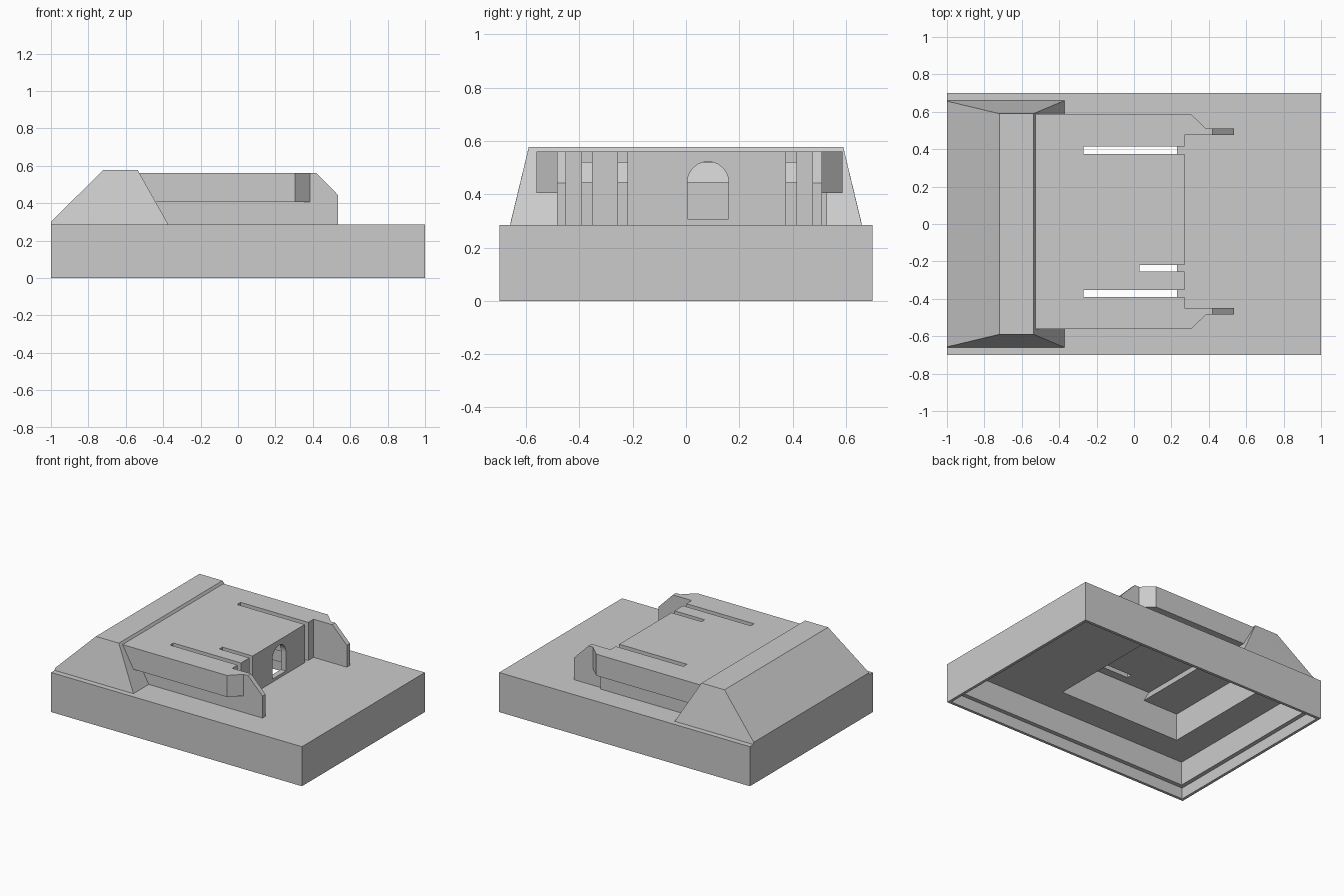
import bpy
import bmesh
import math
from mathutils import Vector

if "Cube" in bpy.data.objects:
    bpy.data.objects.remove(bpy.data.objects["Cube"], do_unlink=True)

grey = bpy.data.materials.new("plain grey")
grey.use_nodes = True
colour = (0.6, 0.6, 0.6, 1)
grey.diffuse_color = colour
grey.node_tree.nodes["Principled BSDF"].inputs["Base Color"].default_value = colour


def finish(name, bm):
    bmesh.ops.recalc_face_normals(bm, faces=bm.faces)
    mesh = bpy.data.meshes.new(name)
    bm.to_mesh(mesh)
    bm.free()
    mesh.materials.append(grey)
    obj = bpy.data.objects.new(name, mesh)
    bpy.context.collection.objects.link(obj)
    return obj


def prism(name, outline, axis, lo, hi):
    """Extrude a flat outline along the axis from lo to hi."""
    place = {"x": lambda a, b, c: (c, a, b),
             "y": lambda a, b, c: (a, c, b),
             "z": lambda a, b, c: (a, b, c)}[axis]
    bm = bmesh.new()
    face = bm.faces.new([bm.verts.new(place(a, b, lo)) for a, b in outline])
    grown = bmesh.ops.extrude_face_region(bm, geom=[face])["geom"]
    verts = [v for v in grown if isinstance(v, bmesh.types.BMVert)]
    bmesh.ops.translate(bm, verts=verts, vec=Vector(place(0, 0, hi - lo)))
    return finish(name, bm)


def box(name, x, y, z):
    outline = [(x[0], y[0]), (x[1], y[0]), (x[1], y[1]), (x[0], y[1])]
    return prism(name, outline, "z", *z)


def cut(target, *cutters):
    for cutter in cutters:
        mod = target.modifiers.new(cutter.name, "BOOLEAN")
        mod.operation = "DIFFERENCE"
        mod.solver = "EXACT"
        mod.object = cutter
        cutter.hide_render = True
        cutter.hide_viewport = True
        cutter.display_type = "WIRE"
    # Bake the cuts, then drop the helpers
    for cutter in cutters:
        cutter.hide_viewport = False
    bpy.context.view_layer.update()
    deps = bpy.context.evaluated_depsgraph_get()
    mesh = bpy.data.meshes.new_from_object(target.evaluated_get(deps))
    target.modifiers.clear()
    target.data = mesh
    for cutter in cutters:
        bpy.data.objects.remove(cutter, do_unlink=True)


def chamber():
    return box("chamber_cutter", (-0.74, 0.23), (-0.45, 0.49), (-0.1, 0.445))


# Hollow base with a stepped rim and an opening into the housing
base = box("base", (-1, 1), (-0.7, 0.7), (0, 0.285))
cut(base,
    box("rim_cutter", (-0.98, 0.98), (-0.68, 0.68), (-0.1, 0.08)),
    box("hollow_cutter", (-0.95, 0.95), (-0.65, 0.65), (-0.1, 0.25)),
    chamber())

# Wedge with sloping sides and a flat crest
bm = bmesh.new()
for side in (-1, 1):
    for x, y, z in ((-1, 0.66, 0.285), (-1, 0.657, 0.3), (-0.372, 0.66, 0.285),
                    (-0.72, 0.59, 0.578), (-0.537, 0.59, 0.578)):
        bm.verts.new((x, side * y, z))
bmesh.ops.convex_hull(bm, input=bm.verts)
wedge = finish("wedge", bm)
cut(wedge, chamber())

# Hollow housing with roof slots and an arched doorway
housing = box("housing", (-0.54, 0.27), (-0.485, 0.53), (0.285, 0.56))
arch = [(0.005, 0.307), (0.16, 0.307)]
for i in range(13):
    a = math.pi * i / 12
    arch.append((0.0825 + 0.0775 * math.cos(a), 0.445 + 0.0775 * math.sin(a)))
slots = [box("slot_cutter", (start, 0.4), (low, high), (0.2, 0.7))
         for start, low, high in ((-0.27, 0.375, 0.415), (-0.27, -0.39, -0.352),
                                  (0.03, -0.255, -0.22))]
cut(housing,
    box("room_cutter", (-0.7, 0.23), (-0.45, 0.49), (0.2, 0.52)),
    prism("door_cutter", arch, "x", 0.1, 0.4), *slots)

# Side ledges with bevelled ends, and the projecting arms
for name, side, shift in (("left", 1, 0.025), ("right", -1, 0)):
    ledge = [(-0.54, 0.47), (-0.54, 0.562), (0.305, 0.562), (0.385, 0.485), (0.385, 0.47)]
    prism(name + "_ledge", [(x, side * (y + shift)) for x, y in ledge], "z", 0.405, 0.56)
    arm = [(0.24, 0.285), (0.535, 0.285), (0.535, 0.443), (0.42, 0.56), (0.24, 0.56)]
    ends = sorted((side * (0.45 + shift), side * (0.485 + shift)))
    prism(name + "_arm", arm, "y", *ends)

# Lower end of the thicker left wall
box("left_wall_end", (0.25, 0.31), (0.49, 0.53), (0.285, 0.41))
